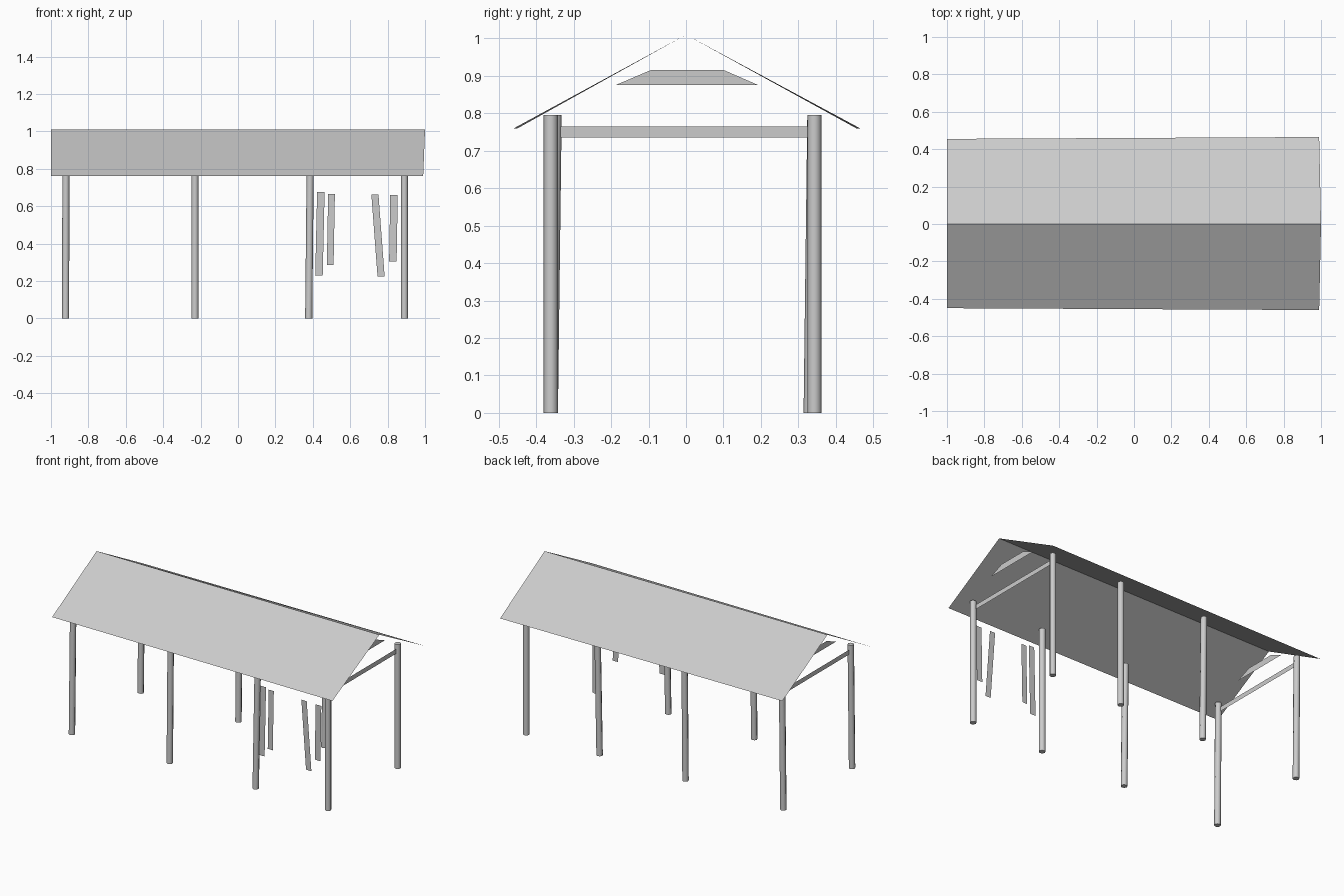
import bpy, bmesh
from mathutils import Vector

cube = bpy.data.objects.get("Cube")
if cube:
    bpy.data.objects.remove(cube, do_unlink=True)

# One pale grey for every part
grey = bpy.data.materials.new("pale_grey")
grey.use_nodes = True
colour = (0.6, 0.6, 0.6, 1)
grey.diffuse_color = colour
grey.node_tree.nodes["Principled BSDF"].inputs["Base Color"].default_value = colour


def finish(name, bm):
    mesh = bpy.data.meshes.new(name)
    bm.to_mesh(mesh)
    bm.free()
    mesh.materials.append(grey)
    obj = bpy.data.objects.new(name, mesh)
    bpy.context.collection.objects.link(obj)
    return obj


def sheet(name, *faces):
    """Thin part made of flat polygons that share their common corners."""
    bm = bmesh.new()
    for corners in faces:
        bm.faces.new([bm.verts.new(c) for c in corners])
    bmesh.ops.remove_doubles(bm, verts=bm.verts, dist=0.0001)
    return finish(name, bm)


def post(name, foot, head, radius=0.019):
    """Round post that may lean a little between foot and head."""
    bm = bmesh.new()
    height = head[2] - foot[2]
    bmesh.ops.create_cone(bm, cap_ends=True, segments=8, radius1=radius,
                          radius2=radius, depth=height)
    lean = Vector(head) - Vector(foot)
    for v in bm.verts:
        t = v.co.z / height + 0.5
        v.co = Vector(foot) + lean * t + Vector((v.co.x, v.co.y, 0))
    obj = finish(name, bm)
    bpy.ops.object.select_all(action='DESELECT')
    obj.select_set(True)
    bpy.context.view_layer.objects.active = obj
    bpy.ops.object.shade_smooth_by_angle(angle=0.87)


# Gabled roof, slightly wider at its left end
ridge_a, ridge_b = (-1, 0, 1.01), (1, 0, 1.01)
sheet("roof",
      [(-1, -0.45, 0.76), (0.99, -0.46, 0.76), ridge_b, ridge_a],
      [ridge_a, ridge_b, (0.99, 0.465, 0.76), (-1, 0.455, 0.76)])

# Two rows of posts
for i, (foot_x, head_x) in enumerate([(-0.922, -0.92), (-0.23, -0.23),
                                      (0.378, 0.386), (0.89, 0.89)], 1):
    lean = 0 if i == 4 else 0.01
    post(f"front_post_{i}", (foot_x, -0.361, 0), (head_x, -0.361 + lean, 0.795))
    post(f"back_post_{i}", (foot_x, 0.343 - lean, 0), (head_x, 0.343, 0.795))

# Tie beam and upper gable board at each end
for side, x, board_x in [("right", -0.92, -0.93), ("left", 0.89, 0.905)]:
    tie = [(-0.335, 0.735), (0.325, 0.735), (0.325, 0.765), (-0.335, 0.765)]
    board = [(-0.187, 0.876), (0.192, 0.876), (0.1, 0.916), (-0.093, 0.916)]
    if side == "right":
        tie.reverse()
        board.reverse()
    sheet(f"{side}_tie_beam", [(x, y, z) for y, z in tie])
    sheet(f"{side}_gable_board", [(board_x, y, z) for y, z in board])

# Loose slats on the front: bottom x, bottom z, top x, top z, half width
slats = [(0.433, 0.23, 0.443, 0.675, 0.02), (0.493, 0.285, 0.5, 0.665, 0.018),
         (0.765, 0.224, 0.732, 0.663, 0.019), (0.828, 0.305, 0.834, 0.66, 0.02)]
for i, (bx, bz, tx, tz, w) in enumerate(slats, 1):
    y = -0.378
    sheet(f"front_slat_{i}", [(bx - w, y, bz), (bx + w, y, bz),
                              (tx + w, y, tz), (tx - w, y, tz)])
